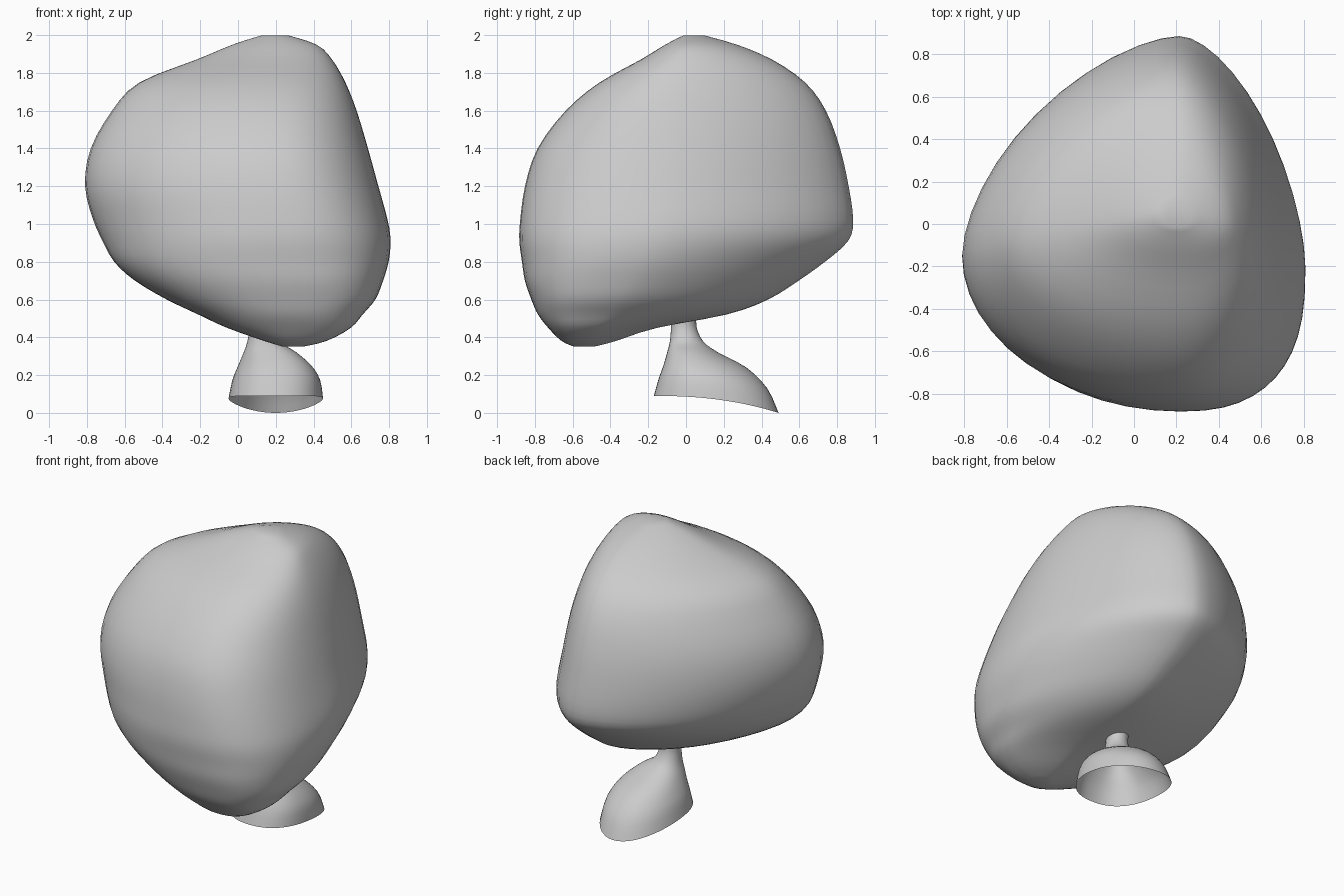
import bpy, bmesh
from math import sin, cos, pi

SEG = 48      # points around each section
STEPS = 3     # interpolated sections between given ones


def spline(a, b, c, d, t):
    """Catmull-Rom blend of four section tuples."""
    return [0.5 * (2 * q + (r - p) * t + (2 * p - 5 * q + 4 * r - s) * t * t
                   + (3 * q - p - 3 * r + s) * t ** 3)
            for p, q, r, s in zip(a, b, c, d)]


def section(s, low, high):
    """Four-quadrant superellipse; roundness blends low to high with z, drop lowers the back edge."""
    z, x0, x1, y0, y1, xc, yc, drop = s
    f = min(1, max(0, (z - 0.6) / 0.9))
    pts = []
    for i in range(SEG):
        a = 2 * pi * i / SEG
        q = i * 4 // SEG
        e = 2 / (low[q] * (1 - f) + high[q] * f)
        c, n = cos(a), sin(a)
        x = xc + (x1 - xc if c > 0 else x0 - xc) * abs(c) ** e
        y = yc + (y1 - yc if n > 0 else y0 - yc) * abs(n) ** e
        t = min(1, max(0, (y - y0) / (y1 - y0)))
        pts.append((x, y, z - drop * t ** 2.3))
    return pts


def loft(name, rows, low, high, closed=True):
    rows = [tuple(r) + (0,) * (8 - len(r)) for r in rows]
    fine = []
    for i in range(len(rows) - 1):
        a, d = rows[max(i - 1, 0)], rows[min(i + 2, len(rows) - 1)]
        fine += [spline(a, rows[i], rows[i + 1], d, k / STEPS) for k in range(STEPS)]
    fine.append(rows[-1])
    bm = bmesh.new()
    rings = [[bm.verts.new(p) for p in section(s, low, high)] for s in fine]
    for lo, hi in zip(rings, rings[1:]):
        for i in range(SEG):
            j = (i + 1) % SEG
            bm.faces.new((lo[i], lo[j], hi[j], hi[i]))
    if closed:
        bm.faces.new(rings[0][::-1])
        bm.faces.new(rings[-1])
    mesh = bpy.data.meshes.new(name)
    bm.to_mesh(mesh)
    bm.free()
    ob = bpy.data.objects.new(name, mesh)
    bpy.context.collection.objects.link(ob)
    bpy.ops.object.select_all(action='DESELECT')
    ob.select_set(True)
    bpy.context.view_layer.objects.active = ob
    bpy.ops.object.shade_smooth()
    return ob


# Leafy crown: z, xmin, xmax, ymin, ymax, xc, yc
# quadrant roundness: back right, back left, front left, front right
crown = loft("crown", [
    (0.35, 0.24, 0.34, -0.59, -0.49, 0.29, -0.54),
    (0.38, 0.14, 0.47, -0.66, -0.37, 0.29, -0.53),
    (0.45, -0.06, 0.60, -0.73, -0.16, 0.29, -0.48),
    (0.52, -0.21, 0.66, -0.785, 0.22, 0.27, -0.42),
    (0.60, -0.38, 0.73, -0.82, 0.44, 0.25, -0.36),
    (0.70, -0.55, 0.77, -0.855, 0.60, 0.24, -0.30),
    (0.80, -0.66, 0.80, -0.87, 0.74, 0.22, -0.25),
    (0.91, -0.72, 0.81, -0.885, 0.865, 0.22, -0.20),
    (1.02, -0.77, 0.795, -0.88, 0.89, 0.22, -0.16),
    (1.20, -0.815, 0.745, -0.855, 0.865, 0.20, -0.15),
    (1.40, -0.785, 0.69, -0.79, 0.82, 0.19, -0.12),
    (1.60, -0.67, 0.63, -0.64, 0.745, 0.19, -0.09),
    (1.75, -0.53, 0.57, -0.46, 0.635, 0.20, -0.05),
    (1.87, -0.22, 0.50, -0.24, 0.46, 0.22, -0.01),
    (1.95, -0.03, 0.42, -0.11, 0.27, 0.22, 0.02),
    (2.00, 0.13, 0.26, -0.01, 0.09, 0.20, 0.04),
], (1.5, 1.65, 2.1, 2.75), (1.75, 1.65, 1.95, 2.15))
soften = crown.modifiers.new("soften", 'SMOOTH')
soften.factor = 0.5
soften.iterations = 3

# Flared hollow trunk, foot reaching toward the back: same columns plus drop
loft("trunk", [
    (0.09, -0.05, 0.45, -0.17, 0.49, 0.20, 0.12, 0.09),
    (0.18, -0.03, 0.435, -0.145, 0.43, 0.20, 0.10, 0.05),
    (0.25, 0.00, 0.39, -0.12, 0.32, 0.18, 0.06, 0.01),
    (0.32, 0.03, 0.31, -0.10, 0.17, 0.15, 0.02),
    (0.38, 0.05, 0.22, -0.085, 0.09, 0.135, 0.0),
    (0.46, 0.06, 0.19, -0.08, 0.055, 0.125, -0.01),
    (0.53, 0.05, 0.20, -0.09, 0.06, 0.125, -0.01),
], (2.0, 2.0, 2.3, 2.3), (2, 2, 2, 2), closed=False)
